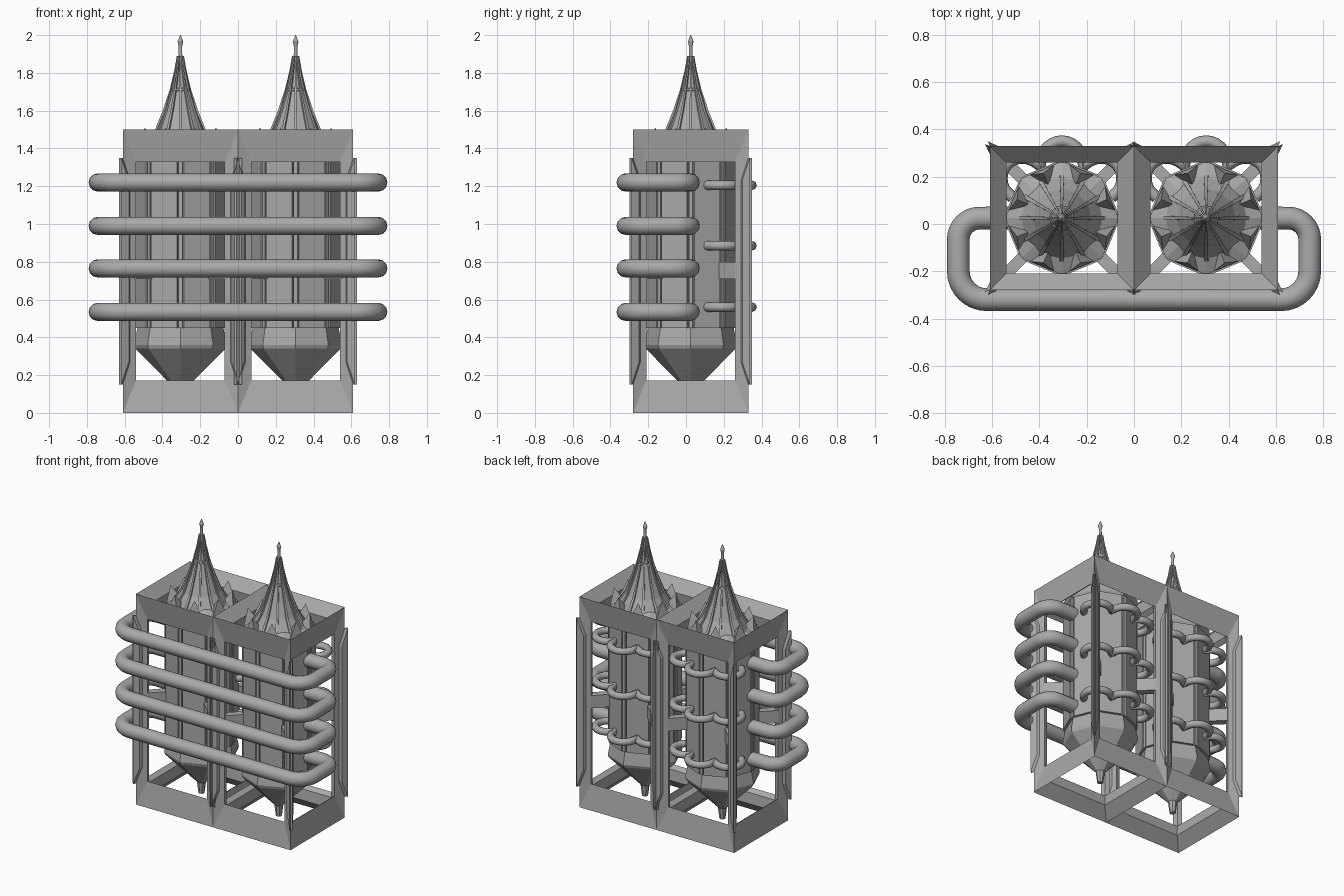
import bpy, bmesh, math
from mathutils import Matrix, Vector

if "Cube" in bpy.data.objects:
    bpy.data.objects.remove(bpy.data.objects["Cube"])

grey = bpy.data.materials.new("steel_grey")
grey.diffuse_color = (0.4, 0.4, 0.4, 1)
grey.use_nodes = True
grey.node_tree.nodes["Principled BSDF"].inputs["Base Color"].default_value = grey.diffuse_color
YC = 0.025            # module centre in y
HX, HZ = 0.305, 0.75  # module half width and half height


def add(name, bm, loc=(0, 0, 0)):
    bmesh.ops.recalc_face_normals(bm, faces=bm.faces)
    me = bpy.data.meshes.new(name)
    bm.to_mesh(me)
    bm.free()
    me.materials.append(grey)
    ob = bpy.data.objects.new(name, me)
    ob.location = loc
    bpy.context.collection.objects.link(ob)
    return ob


def lathe(bm, prof, n, start=0.0):
    """Faceted solid of revolution from (radius, z) points."""
    rings = [[bm.verts.new((r * math.cos(start + k * math.tau / n),
                            r * math.sin(start + k * math.tau / n), z)) for k in range(n)]
             for r, z in prof]
    for a, b in zip(rings, rings[1:]):
        for k in range(n):
            bm.faces.new((a[k], a[(k + 1) % n], b[(k + 1) % n], b[k]))
    bm.faces.new(rings[0][::-1])
    bm.faces.new(rings[-1])


def prism(bm, bottom, offset):
    """Extrude a polygon by an offset vector."""
    a = [bm.verts.new(p) for p in bottom]
    b = [bm.verts.new(Vector(p) + Vector(offset)) for p in bottom]
    n = len(a)
    bm.faces.new(a[::-1])
    bm.faces.new(b)
    for k in range(n):
        bm.faces.new((a[k], a[(k + 1) % n], b[(k + 1) % n], b[k]))


def turned(bm, first, angle):
    """Rotate the vertices added since index first about z."""
    bmesh.ops.rotate(bm, verts=list(bm.verts)[first:], cent=(0, 0, 0),
                     matrix=Matrix.Rotation(angle, 3, 'Z'))


def tube(name, pts, rad, res=4):
    cu = bpy.data.curves.new(name, 'CURVE')
    cu.dimensions = '3D'
    cu.bevel_depth, cu.bevel_resolution, cu.use_fill_caps = rad, res, True
    sp = cu.splines.new('POLY')
    sp.points.add(len(pts) - 1)
    for p, q in zip(sp.points, pts):
        p.co = (*q, 1)
    cu.materials.append(grey)
    ob = bpy.data.objects.new(name, cu)
    bpy.context.collection.objects.link(ob)
    bpy.ops.object.select_all(action='DESELECT')
    bpy.context.view_layer.objects.active = ob
    ob.select_set(True)
    bpy.ops.object.convert(target='MESH')
    bpy.ops.object.shade_smooth_by_angle(angle=math.radians(50))


def frame(cx):
    """Box frame with bars of diamond section and mitred corners."""
    bm = bmesh.new()
    cache = {}

    def v(*u):
        key = tuple(round(c, 3) for c in u)
        if key not in cache:
            cache[key] = bm.verts.new((u[0] * HX, u[1] * HX, u[2] * HZ))
        return cache[key]
    for ax in range(3):
        for s in (-1, 1):
            def corner(a, b, inplane, depth):
                u = [0, 0, 0]
                u[ax], u[(ax + 1) % 3], u[(ax + 2) % 3] = s * depth, a * inplane, b * inplane
                return v(*u)
            loop = [(-1, -1), (1, -1), (1, 1), (-1, 1)]
            for k in range(4):
                p, q = loop[k], loop[(k + 1) % 4]
                for lim in (1, 0.8):   # outer slope, inner slope
                    bm.faces.new((corner(*p, lim, lim), corner(*q, lim, lim),
                                  corner(*q, 0.77, 0.9), corner(*p, 0.77, 0.9)))
    add("frame", bm, (cx, YC, HZ))

    # chamfered cover strips lying on both slopes of each post
    bm = bmesh.new()
    for k in range(4):
        for s in (-1, 1):
            n0 = len(bm.verts)
            poly = [(s * 0.305, -0.305, 0.15), (s * 0.305, -0.305, 1.35),
                    (s * 0.265, -0.286, 1.23), (s * 0.265, -0.286, 0.27)]
            prism(bm, poly, (s * 0.008, -0.02, 0))
            turned(bm, n0, k * math.pi / 2)
    add("post_strips", bm, (cx, YC, 0))


def tank(cx):
    # octagonal vessel with hopper bottom and shoulder
    bm = bmesh.new()
    lathe(bm, [(0.02, 0.05), (0.03, 0.13), (0.238, 0.34), (0.245, 0.36), (0.228, 0.45),
               (0.228, 1.34), (0.24, 1.36), (0.24, 1.40), (0.17, 1.43)], 8)
    add("tank", bm, (cx, YC, 0))

    # raised wall panels, narrow corner ribs and roof gables
    pan, rib, gab = bmesh.new(), bmesh.new(), bmesh.new()
    for k in range(8):
        n0 = len(pan.verts)
        prism(pan, [(0.2, -0.074, 0.45), (0.228, -0.074, 0.45),
                    (0.228, 0.074, 0.45), (0.2, 0.074, 0.45)], (0, 0, 0.89))
        turned(pan, n0, (k + 0.5) * math.pi / 4)
        n0 = len(rib.verts)
        prism(rib, [(0.2, -0.01, 0.45), (0.238, -0.01, 0.45),
                    (0.238, 0.01, 0.45), (0.2, 0.01, 0.45)], (0, 0, 0.89))
        turned(rib, n0, k * math.pi / 4)
        n0 = len(gab.verts)
        a, b, c, d = [gab.verts.new(p) for p in ((0.222, -0.06, 1.39), (0.222, 0.06, 1.39),
                                                 (0.205, 0, 1.51), (0.14, 0, 1.43))]
        for f in ((a, b, c), (b, d, c), (d, a, c), (a, d, b)):
            gab.faces.new(f)
        turned(gab, n0, (k + 0.5) * math.pi / 4)
    add("tank_panels", pan, (cx, YC, 0))
    add("tank_ribs", rib, (cx, YC, 0))
    add("roof_gables", gab, (cx, YC, 0))

    # concave spire with finial
    spire = [(0.19, 1.40), (0.125, 1.50), (0.085, 1.60), (0.048, 1.71), (0.024, 1.81),
             (0.01, 1.89), (0.009, 1.94), (0.015, 1.965), (0.002, 2.0)]
    bm = bmesh.new()
    lathe(bm, spire, 12)
    lathe(bm, [(0.05, 1.705), (0.054, 1.708), (0.052, 1.716), (0.046, 1.72)], 12)
    add("spire", bm, (cx, YC, 0))
    bm = bmesh.new()
    for k in range(12):
        n0 = len(bm.verts)
        for (r1, z1), (r2, z2) in zip(spire[:5], spire[1:6]):
            w1, w2 = 0.003 + r1 * 0.035, 0.003 + r2 * 0.035
            lo = [bm.verts.new(p) for p in ((r1 - .01, -w1, z1), (r1 + .009, -w1, z1),
                                            (r1 + .009, w1, z1), (r1 - .01, w1, z1))]
            hi = [bm.verts.new(p) for p in ((r2 - .01, -w2, z2), (r2 + .009, -w2, z2),
                                            (r2 + .009, w2, z2), (r2 - .01, w2, z2))]
            for j in range(4):
                bm.faces.new((lo[j], lo[(j + 1) % 4], hi[(j + 1) % 4], hi[j]))
        turned(bm, n0, k * math.tau / 12)
    add("spire_ribs", bm, (cx, YC, 0))

    # diagonal brackets from tank to posts
    bm = bmesh.new()
    for k in range(4):
        n0 = len(bm.verts)
        prism(bm, [(0.2, -0.025, 0.71), (0.37, -0.025, 0.71),
                   (0.37, 0.025, 0.71), (0.2, 0.025, 0.71)], (0, 0, 0.09))
        turned(bm, n0, (k + 0.5) * math.pi / 2)
    add("brackets", bm, (cx, YC, 0))

    # small pipes arching over the three rear corners
    for z in (0.56, 0.885, 1.205):
        pts = []
        for i in range(37):
            t = i / 12
            a = math.radians(22.5 + 45 * t)
            r = 0.225 + 0.1 * abs(math.sin(math.pi * t)) ** 0.6
            pts.append((cx + r * math.cos(a), YC + r * math.sin(a), z))
        tube("small_pipe", pts, 0.025, 2)


def fillet(p, q, r, rad, n=8):
    """Rounded corner at q as a quadratic arc approximating a circle."""
    a, b = (p - q).normalized(), (r - q).normalized()
    c = q + (a + b) * rad
    return [c - b * rad * math.cos(t) - a * rad * math.sin(t)
            for t in (math.pi / 2 * i / n for i in range(n + 1))]


for cx in (-HX, HX):
    frame(cx)
    tank(cx)

# large pipes wrapping round the front
for z in (0.535, 0.765, 0.99, 1.22):
    c = [Vector(p) for p in ((-0.5, YC, z), (-0.743, YC, z), (-0.743, -0.32, z),
                             (0.743, -0.32, z), (0.743, YC, z), (0.5, YC, z))]
    path = [c[0]]
    for i, rad in zip(range(1, 5), (0.09, 0.12, 0.12, 0.09)):
        path += fillet(c[i - 1], c[i], c[i + 1], rad)
    tube("large_pipe", path + [c[5]], 0.048)
